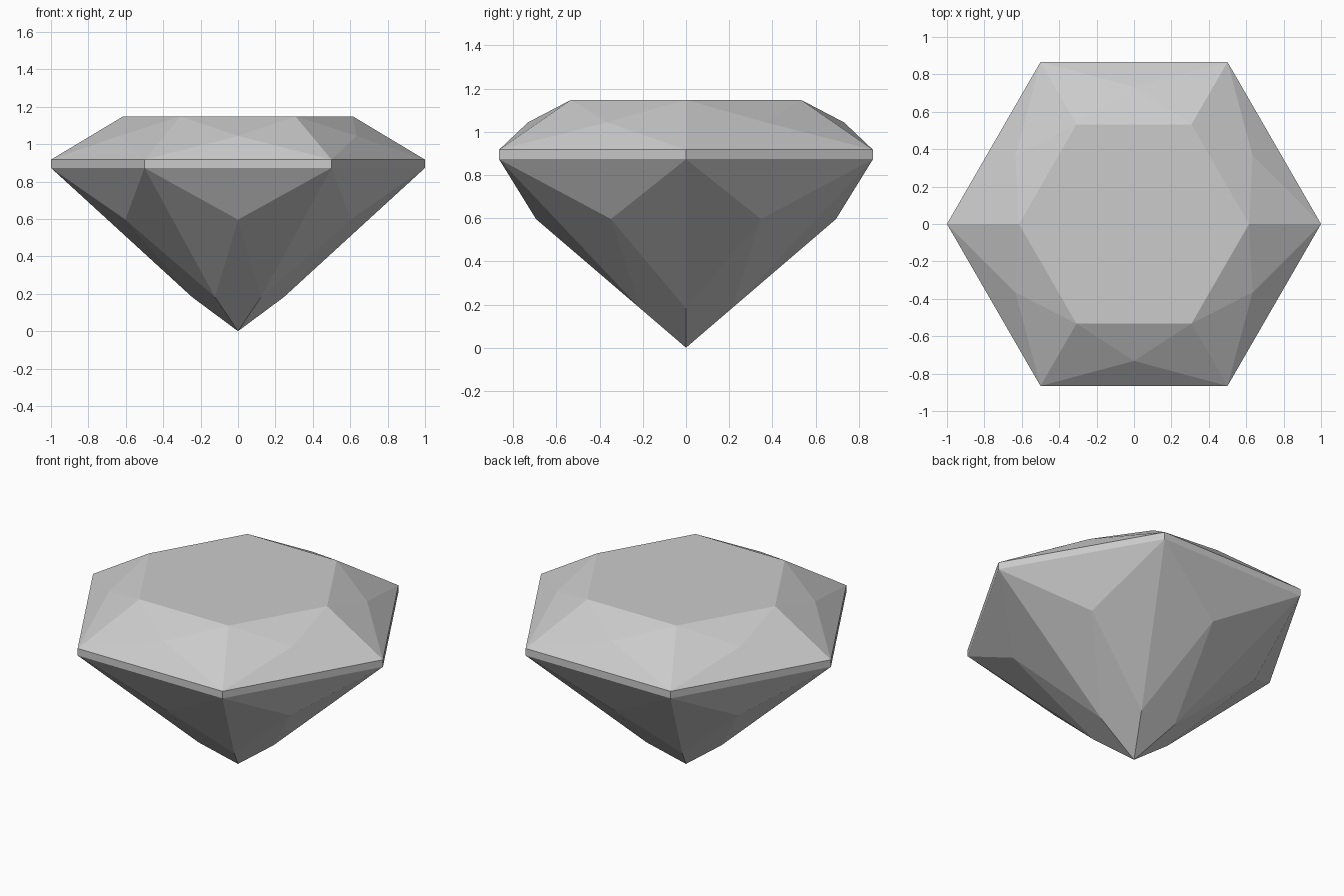
import bpy, bmesh, math

if "Cube" in bpy.data.objects:
    bpy.data.objects.remove(bpy.data.objects["Cube"])

grey = bpy.data.materials.new("gem grey")
grey.diffuse_color = (0.6, 0.6, 0.6, 1)
grey.use_nodes = True
grey.node_tree.nodes["Principled BSDF"].inputs["Base Color"].default_value = grey.diffuse_color

bm = bmesh.new()


def ring(radius, z, turn=0.0):
    """Six vertices around the z axis."""
    return [bm.verts.new((radius * math.cos(math.radians(60 * i + turn)),
                          radius * math.sin(math.radians(60 * i + turn)), z))
            for i in range(6)]


# Levels of the cut, from table to point
table = ring(0.615, 1.148)
crown = ring(0.732, 1.044, 30)
girdle_top = ring(1.0, 0.917)
girdle_low = ring(1.0, 0.873)
pavilion = ring(0.695, 0.596, 30)
lower = ring(0.245, 0.182)
point = bm.verts.new((0, 0, 0))

bm.faces.new(table)
for i in range(6):
    j = (i + 1) % 6
    # Crown and pavilion: four facets around each mid-side vertex
    for outer, mid, inner in ((girdle_top, crown, table), (girdle_low, pavilion, lower)):
        loop = (outer[i], outer[j], inner[j], inner[i])
        for k in range(4):
            bm.faces.new((loop[k], loop[(k + 1) % 4], mid[i]))
    # Girdle band and bottom tip
    bm.faces.new((girdle_low[i], girdle_low[j], girdle_top[j], girdle_top[i]))
    bm.faces.new((lower[j], lower[i], point))

bmesh.ops.recalc_face_normals(bm, faces=bm.faces)
mesh = bpy.data.meshes.new("gem")
bm.to_mesh(mesh)
bm.free()
mesh.materials.append(grey)
gem = bpy.data.objects.new("gem", mesh)
bpy.context.collection.objects.link(gem)
